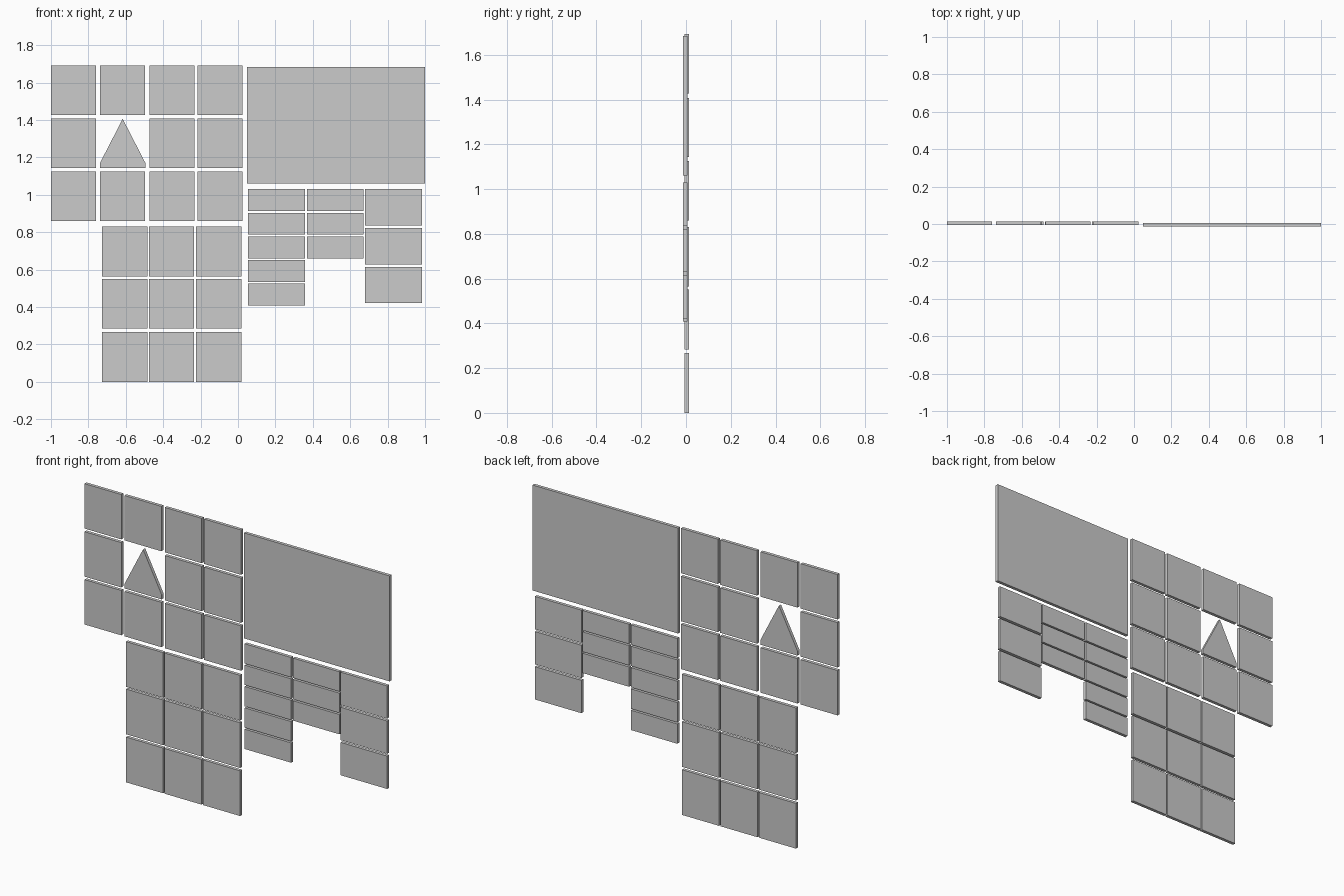
import bpy, bmesh

if "Cube" in bpy.data.objects:
    bpy.data.objects.remove(bpy.data.objects["Cube"])

TILE_Y = (-0.006, 0.013)
CARD_Y = (-0.013, 0.006)


def plate(name, outline, ys):
    """Extrude an x/z outline between two y values."""
    bm = bmesh.new()
    face = bm.faces.new([bm.verts.new((x, ys[0], z)) for x, z in outline])
    ext = bmesh.ops.extrude_face_region(bm, geom=[face])["geom"]
    verts = [g for g in ext if isinstance(g, bmesh.types.BMVert)]
    bmesh.ops.translate(bm, verts=verts, vec=(0, ys[1] - ys[0], 0))
    bmesh.ops.recalc_face_normals(bm, faces=bm.faces)
    me = bpy.data.meshes.new(name)
    bm.to_mesh(me)
    bm.free()
    ob = bpy.data.objects.new(name, me)
    bpy.context.collection.objects.link(ob)


def rect(name, x, z, w, h, ys):
    plate(name, [(x, z), (x + w, z), (x + w, z + h), (x, z + h)], ys)


# Upper tiles, with a pointed tile in one cell
for c, x in enumerate((-1.0, -0.738, -0.474, -0.217)):
    for r, z in enumerate((0.86, 1.143, 1.427)):
        if (c, r) == (1, 1):
            plate("pointed_tile", [(x, z), (x + 0.243, z), (x + 0.243, z + 0.027),
                                   (x + 0.1215, z + 0.263), (x, z + 0.027)], TILE_Y)
        else:
            rect("upper_tile", x, z, 0.241, 0.265, TILE_Y)

# Lower tiles
for x in (-0.728, -0.477, -0.225):
    for z in (0.002, 0.286, 0.566):
        rect("lower_tile", x, z - 0.002, 0.243, 0.267, TILE_Y)

# Large panel
rect("large_panel", 0.048, 1.061, 0.952, 0.623, CARD_Y)

# Small cards: two columns of short ones, one of tall ones
for x, count in ((0.053, 5), (0.368, 3)):
    for i in range(count):
        rect("short_card", x, 0.913 - 0.1262 * i, 0.304, 0.117, CARD_Y)
for i in range(3):
    rect("tall_card", 0.68, 0.836 - 0.2075 * i, 0.304, 0.194, CARD_Y)
